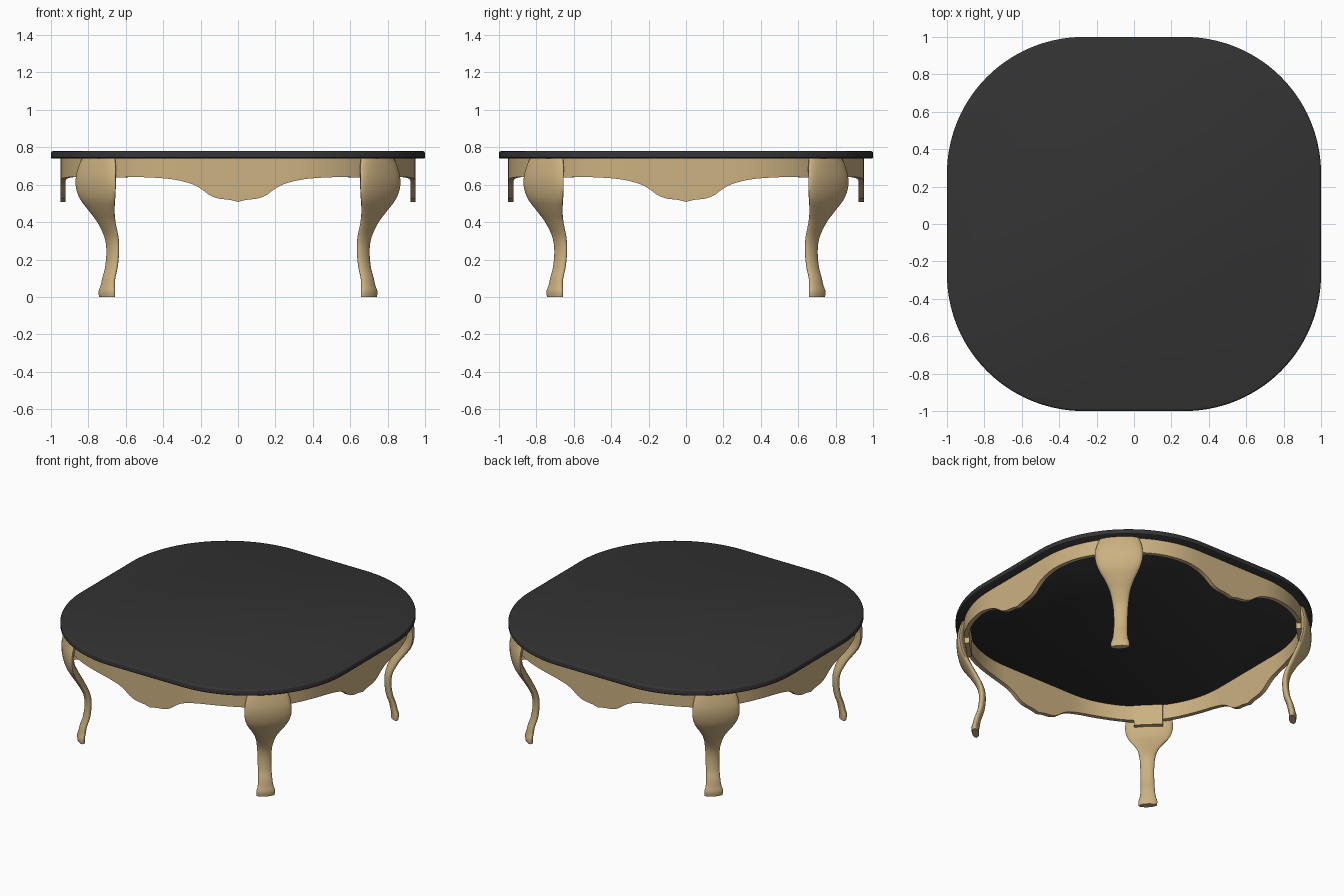
import bpy, bmesh, math
from mathutils import Vector

if "Cube" in bpy.data.objects:
    bpy.data.objects.remove(bpy.data.objects["Cube"])


def mat(name, rgb):
    m = bpy.data.materials.new(name)
    m.diffuse_color = (*rgb, 1)
    m.use_nodes = True
    m.node_tree.nodes["Principled BSDF"].inputs["Base Color"].default_value = m.diffuse_color
    return m


black = mat("matte black", (0.033, 0.033, 0.033))
wood = mat("light tan wood", (0.6, 0.44, 0.22))


def finish(bm, name, material, angle=35):
    bmesh.ops.recalc_face_normals(bm, faces=bm.faces)
    me = bpy.data.meshes.new(name)
    bm.to_mesh(me)
    bm.free()
    ob = bpy.data.objects.new(name, me)
    bpy.context.collection.objects.link(ob)
    me.materials.append(material)
    bpy.ops.object.select_all(action='DESELECT')
    ob.select_set(True)
    bpy.context.view_layer.objects.active = ob
    bpy.ops.object.shade_smooth_by_angle(angle=math.radians(angle))
    return ob


def spline(pts, t):
    """Smooth (Hermite) interpolation of rows keyed by their first value."""
    n = len(pts)
    i = next((k for k in range(n - 1) if t <= pts[k + 1][0]), n - 2)
    a, b = pts[i], pts[i + 1]
    p, q = pts[max(i - 1, 0)], pts[min(i + 2, n - 1)]
    h = b[0] - a[0]
    s = min(max((t - a[0]) / h, 0), 1)
    out = []
    for c in range(1, len(a)):
        m0 = (b[c] - p[c]) / (b[0] - p[0]) * h
        m1 = (q[c] - a[c]) / (q[0] - a[0]) * h
        out.append((2*s**3 - 3*s*s + 1) * a[c] + (s**3 - 2*s*s + s) * m0
                   + (3*s*s - 2*s**3) * b[c] + (s**3 - s*s) * m1)
    return out


def outline(half, r, arc=28, flat=24):
    """Rounded square, counter-clockwise."""
    c = half - r
    pts = []
    for k in range(4):
        side = []
        for j in range(flat):
            side.append((half, -c + 2 * c * j / flat))
        for j in range(arc):
            a = math.pi / 2 * j / arc
            side.append((c + r * math.cos(a), c + r * math.sin(a)))
        ca, sa = round(math.cos(k * math.pi / 2)), round(math.sin(k * math.pi / 2))
        pts += [(x * ca - y * sa, x * sa + y * ca) for x, y in side]
    return pts


def loft(bm, rings, cap=True, closed=False):
    vs = [[bm.verts.new(p) for p in ring] for ring in rings]
    n = len(vs[0])
    pairs = list(zip(vs, vs[1:])) + ([(vs[-1], vs[0])] if closed else [])
    for a, b in pairs:
        for i in range(n):
            bm.faces.new((a[i], a[(i + 1) % n], b[(i + 1) % n], b[i]))
    if cap:
        bm.faces.new(vs[0])
        bm.faces.new(vs[-1])


# Table top with softened edges
R = 0.73
bm = bmesh.new()
loft(bm, [[(x, y, z) for x, y in outline(1 - d, R - d)] for d, z in
          [(0.006, 0.74), (0, 0.745), (0, 0.77), (0.003, 0.777), (0.012, 0.78)]])
finish(bm, "table_top", black, 50)

# Apron with a scalloped lower edge on every side
SCALLOP = [(0, 0.508), (0.05, 0.520), (0.10, 0.525), (0.15, 0.543), (0.2, 0.580),
           (0.25, 0.605), (0.35, 0.629), (0.5, 0.640), (0.6, 0.640), (0.8, 0.636)]


def low(p):
    return spline(SCALLOP, min(abs(p[0]), abs(p[1])))[0]


outer, inner = outline(0.95, R - 0.05), outline(0.922, R - 0.078)
bm = bmesh.new()
loft(bm, [[(x, y, 0.742) for x, y in outer],
          [(x, y, low((x, y))) for x, y in outer],
          [(i[0], i[1], low(o)) for i, o in zip(inner, outer)],
          [(x, y, 0.742) for x, y in inner]], cap=False, closed=True)
finish(bm, "apron", wood)

# Cabriole legs: height, radial distance, half width, half depth
LEG = [(0, 0.990, 0.057, 0.022), (0.03, 0.992, 0.059, 0.023), (0.06, 0.985, 0.050, 0.022),
       (0.10, 0.977, 0.045, 0.021), (0.16, 0.957, 0.043, 0.021), (0.25, 0.947, 0.044, 0.021),
       (0.32, 0.957, 0.049, 0.022), (0.40, 0.995, 0.065, 0.025), (0.46, 1.030, 0.093, 0.028),
       (0.52, 1.060, 0.128, 0.030), (0.58, 1.074, 0.147, 0.030), (0.64, 1.075, 0.148, 0.030),
       (0.70, 1.064, 0.137, 0.030), (0.742, 1.053, 0.122, 0.030)]


def place(az, r, t, z):
    d = Vector((math.cos(az), math.sin(az), 0))
    return d * r + Vector((-d.y, d.x, 0)) * t + Vector((0, 0, z))


for k, name in enumerate(["back_right", "back_left", "front_left", "front_right"]):
    az = math.pi / 4 + k * math.pi / 2
    bm = bmesh.new()
    rings = []
    for j in range(61):
        z = 0.742 * j / 60
        r, w, d = spline(LEG, z)
        rings.append([place(az, r + d * math.cos(a), w * math.sin(a), z)
                      for a in (2 * math.pi * i / 24 for i in range(24))])
    loft(bm, rings)
    finish(bm, name + "_leg", wood, 50)
    # Block joining the leg to the apron from the inside
    bm = bmesh.new()
    loft(bm, [[place(az, r, t, z) for r, t in
               [(1.02, -0.09), (1.06, -0.09), (1.06, 0.09), (1.02, 0.09)]] for z in (0.6, 0.742)])
    finish(bm, name + "_corner_block", wood)
